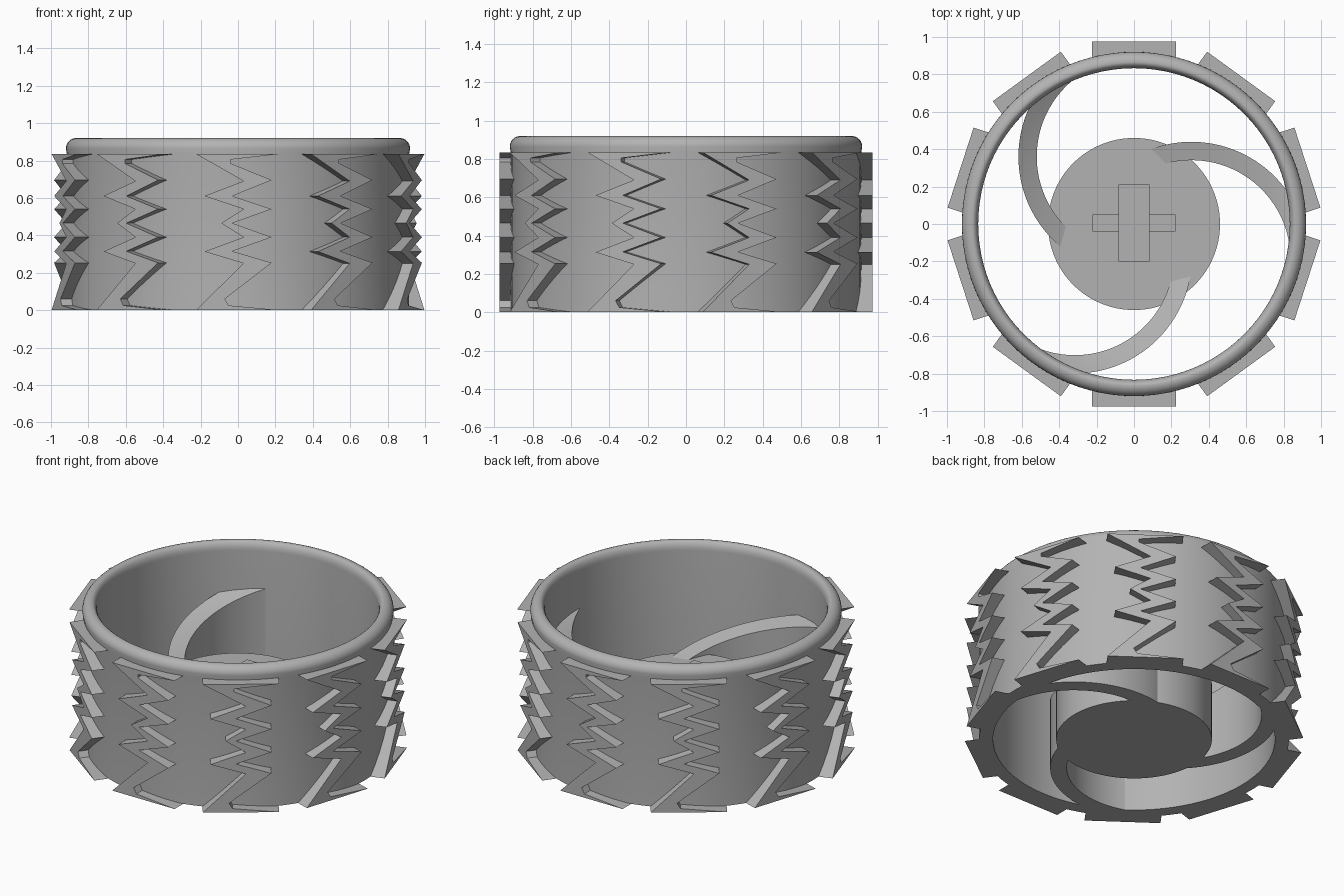
import bpy, bmesh, math
from mathutils import Matrix, Vector

cube = bpy.data.objects.get("Cube")
if cube:
    bpy.data.objects.remove(cube, do_unlink=True)

grey = bpy.data.materials.new("plain_grey")
grey.use_nodes = True
color = (0.45, 0.45, 0.45, 1)
grey.diffuse_color = color
grey.node_tree.nodes["Principled BSDF"].inputs["Base Color"].default_value = color


def finish(name, bm, smooth=True):
    bmesh.ops.recalc_face_normals(bm, faces=bm.faces)
    mesh = bpy.data.meshes.new(name)
    bm.to_mesh(mesh)
    bm.free()
    mesh.materials.append(grey)
    ob = bpy.data.objects.new(name, mesh)
    bpy.context.collection.objects.link(ob)
    if smooth:
        bpy.ops.object.select_all(action="DESELECT")
        ob.select_set(True)
        bpy.context.view_layer.objects.active = ob
        bpy.ops.object.shade_smooth_by_angle(angle=math.radians(35))
    return ob


def prism(bm, outline, offset):
    """Extrude a closed outline by the offset vector."""
    face = bm.faces.new([bm.verts.new(p) for p in outline])
    ext = bmesh.ops.extrude_face_region(bm, geom=[face])
    moved = [g for g in ext["geom"] if isinstance(g, bmesh.types.BMVert)]
    bmesh.ops.translate(bm, verts=moved, vec=offset)


def turned(ob, name, angle):
    copy = ob.copy()
    copy.name = name
    copy.matrix_world = Matrix.Rotation(angle, 4, "Z")
    bpy.context.collection.objects.link(copy)


# Tyre band: wall with a rolled top rim, spun round z
profile = [(0.833, 0), (0.915, 0), (0.915, 0.835)]
for i in range(7):
    a = math.radians(i * 15)
    profile.append((0.865 + 0.055 * math.cos(a), 0.865 + 0.055 * math.sin(a)))
for i in range(1, 7):
    a = math.radians(90 + i * 15)
    profile.append((0.865 + 0.032 * math.cos(a), 0.865 + 0.055 * math.sin(a)))
bm = bmesh.new()
ring = [bm.verts.new((r, 0, z)) for r, z in profile]
edges = [bm.edges.new((a, b)) for a, b in zip(ring, ring[1:] + ring[:1])]
bmesh.ops.spin(bm, geom=ring + edges, axis=(0, 0, 1), cent=(0, 0, 0),
               angle=math.tau, steps=96, use_merge=True)
bmesh.ops.remove_doubles(bm, verts=bm.verts, dist=0.0001)
finish("tyre_band", bm)

# Zigzag treads: left edge going up, right edge going down
left = [(-0.225, 0), (0.03, 0.25), (-0.18, 0.313), (0.03, 0.39), (-0.09, 0.465),
        (0.03, 0.54), (-0.18, 0.61), (0.03, 0.69), (-0.225, 0.835)]
right = [(0.225, 0.835), (-0.04, 0.805), (-0.04, 0.785), (0.18, 0.695),
         (-0.03, 0.61), (0.18, 0.54), (-0.03, 0.465), (0.18, 0.39),
         (-0.03, 0.315), (0.18, 0.253), (-0.07, 0.06), (-0.05, 0.025), (0.225, 0)]
bm = bmesh.new()
prism(bm, [(x, -0.86, z) for x, z in left + right], Vector((0, -0.115, 0)))
tread = finish("tread_1", bm, smooth=False)
for i in range(1, 10):
    turned(tread, f"tread_{i + 1}", i * math.tau / 10)

# Hub
HUB_TOP = 0.37
bm = bmesh.new()
bmesh.ops.create_cone(bm, cap_ends=True, segments=96, radius1=0.46, radius2=0.46,
                      depth=HUB_TOP, matrix=Matrix.Translation((0, 0, HUB_TOP / 2)))
finish("hub", bm)

# Crossed bars on the hub
for name, w, d, top in (("hub_bar_long", 0.164, 0.41, 0.44),
                        ("hub_bar_cross", 0.445, 0.09, 0.41)):
    bm = bmesh.new()
    low = HUB_TOP - 0.05
    bmesh.ops.create_cube(bm, size=1, matrix=Matrix.Translation((0, 0.005, (low + top) / 2))
                          @ Matrix.Diagonal((w, d, top - low, 1)))
    finish(name, bm, smooth=False)

# Curved blades climbing from the hub to the band
STEPS = 28
bm = bmesh.new()
rows = []
for i in range(STEPS + 1):
    t = i / STEPS
    z = 0.64 - 0.27 * t
    section = []
    for radius, start, end in ((0.53, 124, 225), (0.628, 142, 230)):
        a = math.radians(start + (end - start) * t)
        x, y = 0.01 + radius * math.cos(a), 0.36 + radius * math.sin(a)
        section.append([bm.verts.new((x, y, h)) for h in (0, z)])
    (a, b), (c, d) = section
    rows.append([a, b, d, c])
for p, q in zip(rows, rows[1:]):
    for k in range(4):
        n = (k + 1) % 4
        bm.faces.new((p[k], p[n], q[n], q[k]))
bm.faces.new(rows[0])
bm.faces.new(rows[-1])
blade = finish("blade_1", bm)
for i in (1, 2):
    turned(blade, f"blade_{i + 1}", i * math.tau / 3)
